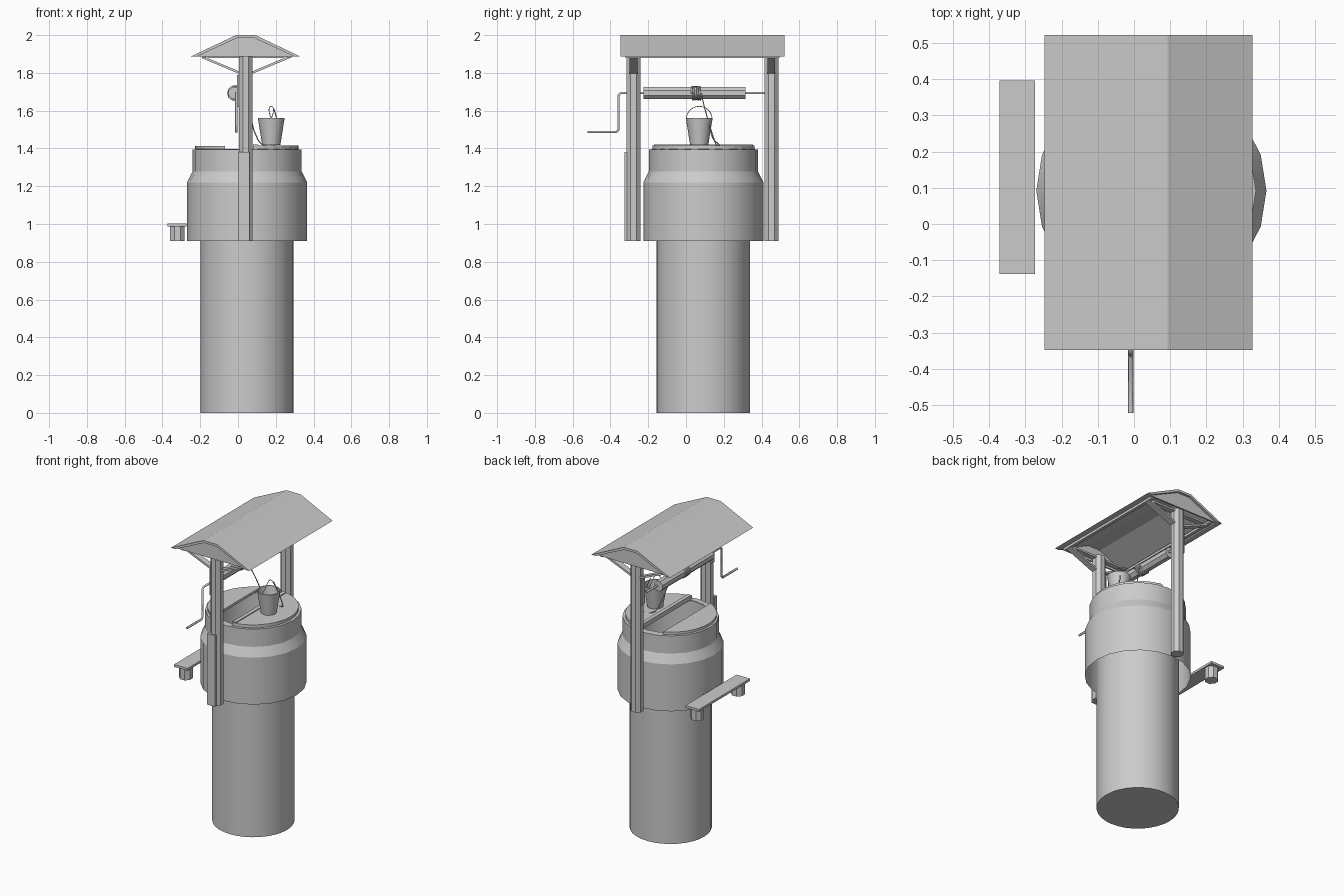
import bpy, bmesh, math
from mathutils import Vector

if "Cube" in bpy.data.objects:
    bpy.data.objects.remove(bpy.data.objects["Cube"])

CX, CY = 0.048, 0.092   # axis of the well


def make(name, verts, faces, smooth=False):
    me = bpy.data.meshes.new(name)
    me.from_pydata(verts, [], faces)
    bm = bmesh.new()
    bm.from_mesh(me)
    bmesh.ops.recalc_face_normals(bm, faces=bm.faces)
    bm.to_mesh(me)
    bm.free()
    ob = bpy.data.objects.new(name, me)
    bpy.context.collection.objects.link(ob)
    if smooth:
        bpy.ops.object.select_all(action='DESELECT')
        ob.select_set(True)
        bpy.context.view_layer.objects.active = ob
        bpy.ops.object.shade_smooth_by_angle(angle=math.radians(25))
    return ob


def lathe(name, profile, n, centre, cap_start=False, cap_end=False, smooth=True, phase=0.0):
    """Revolve (radius, z) points about a vertical axis."""
    verts, faces = [], []
    for r, z in profile:
        for i in range(n):
            a = 2 * math.pi * i / n + phase
            verts.append((centre[0] + r * math.cos(a), centre[1] + r * math.sin(a), z))
    for k in range(len(profile) - 1):
        for i in range(n):
            j = (i + 1) % n
            faces.append((k * n + i, k * n + j, (k + 1) * n + j, (k + 1) * n + i))
    last = (len(profile) - 1) * n
    if cap_start:
        faces.append(tuple(range(n)))
    if cap_end:
        faces.append(tuple(range(last, last + n)))
    return make(name, verts, faces, smooth)


def prism(name, pts, axis, lo, hi):
    """Extrude a 2D outline along y (pts are x,z) or z (pts are x,y)."""
    n = len(pts)
    put = (lambda p, t: (p[0], t, p[1])) if axis == 'y' else (lambda p, t: (p[0], p[1], t))
    verts = [put(p, lo) for p in pts] + [put(p, hi) for p in pts]
    faces = [tuple(range(n)), tuple(range(n, 2 * n))]
    faces += [(i, (i + 1) % n, n + (i + 1) % n, n + i) for i in range(n)]
    return make(name, verts, faces)


def box(name, x0, x1, y0, y1, z0, z1):
    return prism(name, [(x0, y0), (x1, y0), (x1, y1), (x0, y1)], 'z', z0, z1)


def ngon(cx, cy, r, n, phase=0.0):
    return [(cx + r * math.cos(2 * math.pi * i / n + phase),
             cy + r * math.sin(2 * math.pi * i / n + phase)) for i in range(n)]


def tube(name, pts, r, curved=False):
    cu = bpy.data.curves.new(name, 'CURVE')
    cu.dimensions = '3D'
    cu.bevel_depth = r
    cu.bevel_resolution = 1
    cu.use_fill_caps = True
    if curved:
        sp = cu.splines.new('BEZIER')
        sp.resolution_u = 6
        sp.bezier_points.add(len(pts) - 1)
        for b, p in zip(sp.bezier_points, pts):
            b.co = p
            b.handle_left_type = b.handle_right_type = 'AUTO'
    else:
        sp = cu.splines.new('POLY')
        sp.points.add(len(pts) - 1)
        for b, p in zip(sp.points, pts):
            b.co = (*p, 1)
    ob = bpy.data.objects.new(name, cu)
    bpy.context.collection.objects.link(ob)
    return ob


# Well shaft and the stepped wall around its mouth
lathe("shaft", [(0.247, 0), (0.247, 1.395)], 32, (CX, CY), cap_start=True)
lathe("wall", [(0.318, 0.91), (0.318, 1.22), (0.289, 1.278), (0.289, 1.395), (0.247, 1.397)],
      20, (CX, CY))


# Two lid halves, cut off along a chord
def lid(name, chord, side, r, z0, z1):
    a = math.acos(side * (chord - CX) / r)
    base = 0 if side > 0 else math.pi
    pts = [(CX + r * math.cos(base - a + 2 * a * i / 14),
            CY + r * math.sin(base - a + 2 * a * i / 14)) for i in range(15)]
    prism(name, pts, 'z', z0, z1)


lid("lid_right", 0.08, 1, 0.272, 1.394, 1.416)
lid("lid_left", -0.07, -1, 0.276, 1.398, 1.414)
box("lid_edge_plank", 0.08, 0.105, CY - 0.262, CY + 0.262, 1.392, 1.422)

# Posts, with roof braces and axle brackets
for tag, y, s in (("front", -0.278, -1), ("back", 0.452, 1)):
    prism(tag + "_post", ngon(0.041, y, 0.040, 8, math.pi / 8), 'z', 0.91, 1.9)
    for side, m in (("left", -1), ("right", 1)):
        tip, root = 0.041 + m * 0.225, 0.041 + m * 0.035
        prism(f"{tag}_{side}_brace",
              [(root, 1.795), (root, 1.808), (tip, 1.888), (tip + m * 0.008, 1.878)],
              'y', y - 0.02, y + 0.02)
    box(tag + "_tie_beam", -0.19, 0.27, y - 0.018, y + 0.018, 1.88, 1.892)
    box(tag + "_axle_bracket", -0.005, 0.01, y - 0.015, y + 0.015, 1.62, 1.79)
box("post_board", 0.003, 0.06, -0.326, -0.30, 0.91, 1.38)

# Roof shell with flat ridge, eave beams and gable panels
outer = [(-0.248, 1.888), (-0.01, 2.0), (0.092, 2.0), (0.327, 1.888)]
inner = [(0.295, 1.888), (0.086, 1.985), (-0.004, 1.985), (-0.215, 1.888)]
prism("roof", outer + inner, 'y', -0.348, 0.522)
for tag, y in (("front", -0.333), ("back", 0.497)):
    prism(tag + "_gable", inner, 'y', y, y + 0.01)
for tag, x in (("left", -0.19), ("right", 0.262)):
    box(tag + "_eave_beam", x, x + 0.02, -0.32, 0.495, 1.878, 1.894)

# Windlass: log, rope coil, axle and crank
AX, AZ = -0.017, 1.693
prism("windlass_log", ngon(AX, AZ, 0.035, 8, math.pi / 8), 'y', -0.225, 0.315)
turns = 5
coil = [(AX + 0.036 * math.cos(t * math.pi / 5), 0.03 + 0.05 * t / (10 * turns),
         AZ + 0.036 * math.sin(t * math.pi / 5)) for t in range(10 * turns + 1)]
tube("rope_coil", coil, 0.005)
tube("axle_crank", [(AX + 0.008, 0.425, AZ), (AX + 0.008, -0.345, AZ), (AX + 0.008, -0.358, AZ - 0.012),
                    (AX + 0.008, -0.358, 1.498), (AX + 0.008, -0.37, 1.487),
                    (AX + 0.008, -0.522, 1.487)], 0.007)

# Bucket with handle
BX, BY = 0.176, 0.07
lathe("bucket", [(0.048, 1.417), (0.071, 1.562), (0.065, 1.562), (0.044, 1.427)], 16, (BX, BY),
      cap_start=True, cap_end=True)
handle = []
for i in range(13):
    a = math.pi * i / 12
    handle.append((BX + 0.012 * math.sin(2 * a), BY - 0.068 * math.cos(a), 1.557 + 0.066 * math.sin(a)))
tube("bucket_handle", handle, 0.002)

# Rope running from the coil down to the lid and back up to the handle
tube("rope", [(AX + 0.036, 0.08, AZ), (0.06, 0.105, 1.59), (0.095, 0.142, 1.47), (0.13, 0.16, 1.421),
              (0.20, 0.175, 1.421), (0.225, 0.145, 1.45), (0.215, 0.125, 1.52),
              (0.19, 0.10, 1.61)], 0.003, True)

# Bench on two stump legs
box("bench_seat", -0.372, -0.273, -0.138, 0.396, 0.988, 1.003)
for tag, y in (("front", -0.085), ("back", 0.34)):
    prism(tag + "_bench_leg", ngon(-0.321, y, 0.042, 8, math.pi / 8), 'z', 0.91, 0.99)
